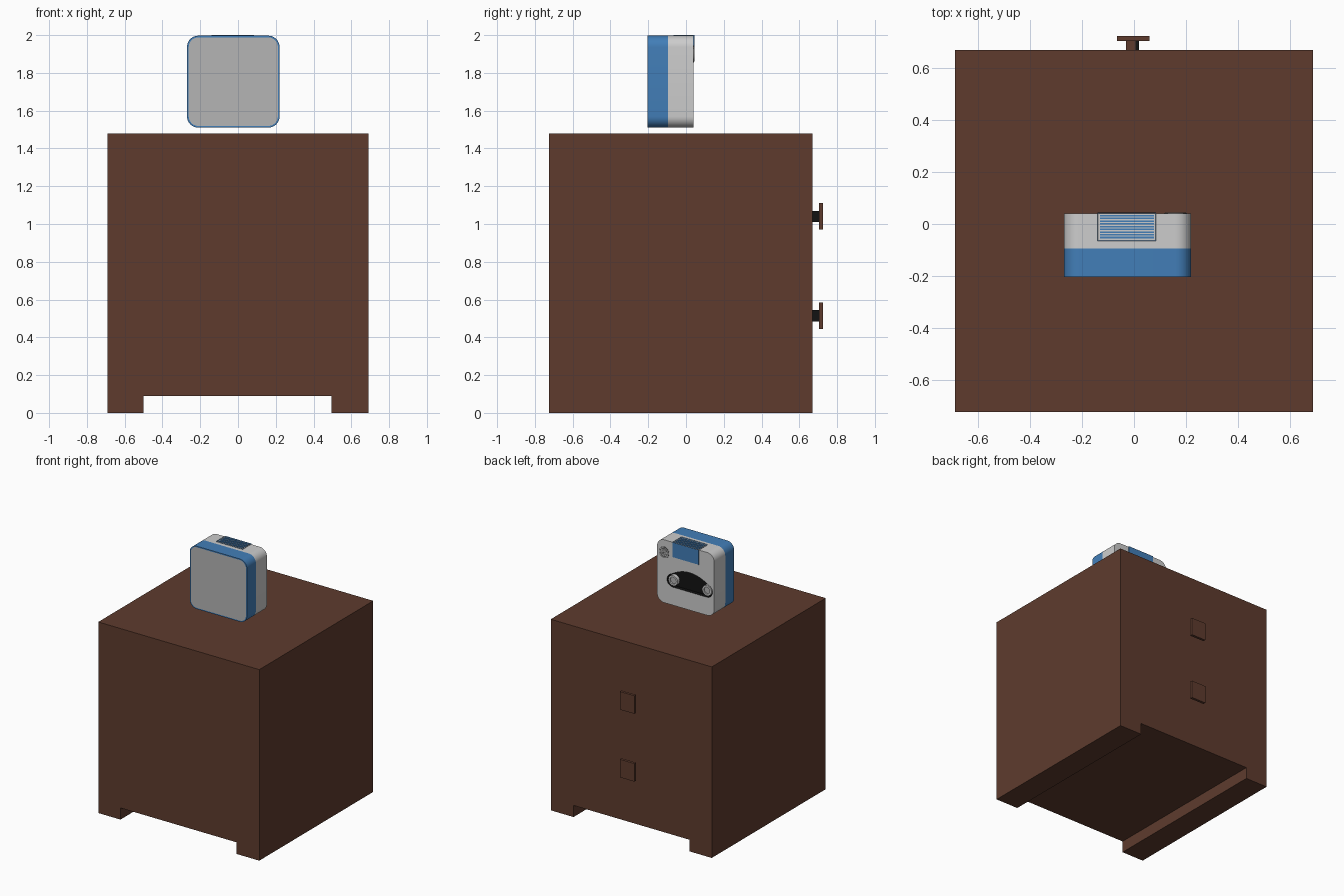
import bpy, bmesh, math

if "Cube" in bpy.data.objects:
    bpy.data.objects.remove(bpy.data.objects["Cube"])


def material(name, r, g, b):
    m = bpy.data.materials.new(name)
    m.diffuse_color = (r, g, b, 1)
    m.use_nodes = True
    m.node_tree.nodes["Principled BSDF"].inputs["Base Color"].default_value = m.diffuse_color
    return m


BROWN = material("dark wood", 0.112, 0.044, 0.027)
BLUE = material("blue plastic", 0.055, 0.21, 0.48)
LIGHT = material("light grey plastic", 0.61, 0.61, 0.61)
MID = material("grey panel", 0.46, 0.46, 0.46)
DARK = material("dark grey", 0.16, 0.16, 0.16)
BLACK = material("black", 0.006, 0.006, 0.006)


def finish(bm, name, *mats):
    bmesh.ops.recalc_face_normals(bm, faces=bm.faces)
    me = bpy.data.meshes.new(name)
    bm.to_mesh(me)
    bm.free()
    for m in mats:
        me.materials.append(m)
    me.shade_smooth()
    me.set_sharp_from_angle(angle=math.radians(30))
    ob = bpy.data.objects.new(name, me)
    bpy.context.collection.objects.link(ob)
    return ob


def add_box(bm, x0, x1, y0, y1, z0, z1):
    vs = bmesh.ops.create_cube(bm, size=1)["verts"]
    for v in vs:
        v.co.x = x1 if v.co.x > 0 else x0
        v.co.y = y1 if v.co.y > 0 else y0
        v.co.z = z1 if v.co.z > 0 else z0


def box(name, mat, *dims):
    bm = bmesh.new()
    add_box(bm, *dims)
    return finish(bm, name, mat)


def prism(pts, y0, y1):
    """Extrude an (x, z) outline from y0 to y1."""
    bm = bmesh.new()
    a = [bm.verts.new((x, y0, z)) for x, z in pts]
    b = [bm.verts.new((x, y1, z)) for x, z in pts]
    bm.faces.new(a)
    bm.faces.new(b)
    n = len(pts)
    for i in range(n):
        j = (i + 1) % n
        bm.faces.new((a[i], a[j], b[j], b[i]))
    bmesh.ops.recalc_face_normals(bm, faces=bm.faces)
    return bm


def arc(cx, cz, r, a0, a1, n):
    out = []
    for i in range(n + 1):
        a = math.radians(a0 + (a1 - a0) * i / n)
        out.append((cx + r * math.cos(a), cz + r * math.sin(a)))
    return out


def rounded_rect(x0, x1, z0, z1, r):
    return (arc(x1 - r, z0 + r, r, -90, 0, 10) + arc(x1 - r, z1 - r, r, 0, 90, 10)
            + arc(x0 + r, z1 - r, r, 90, 180, 10) + arc(x0 + r, z0 + r, r, 180, 270, 10))


def disc(name, mat, x, z, r, y0, y1):
    return finish(prism(arc(x, z, r, 0, 345, 23), y0, y1), name, mat)


def ring(name, mat, x, z, r_in, r_out, y0, y1):
    bm = bmesh.new()
    n = 24
    loops = [[bm.verts.new((px, y, pz)) for px, pz in arc(x, z, r, 0, 345, n - 1)]
             for r, y in ((r_out, y0), (r_out, y1), (r_in, y1), (r_in, y0))]
    for k in range(4):
        p, q = loops[k], loops[(k + 1) % 4]
        for i in range(n):
            j = (i + 1) % n
            bm.faces.new((p[i], p[j], q[j], q[i]))
    return finish(bm, name, mat)


# Cabinet with two full-depth runners
cabinet = [(-0.69, 0), (-0.5, 0), (-0.5, 0.09), (0.495, 0.09), (0.495, 0),
           (0.69, 0), (0.69, 1.48), (-0.69, 1.48)]
finish(prism(cabinet, -0.725, 0.67), "cabinet", BROWN)

# Drawer knobs: square plate on a short stem
for label, z in (("lower", 0.515), ("upper", 1.04)):
    box(label + "_knob_plate", BROWN, -0.065, 0.06, 0.705, 0.725, z - 0.07, z + 0.07)
    box(label + "_knob_stem", BROWN, -0.03, 0.005, 0.66, 0.71, z - 0.03, z + 0.03)
    box(label + "_knob_stem_core", BLACK, 0.005, 0.02, 0.66, 0.71, z - 0.03, z + 0.03)

# Device: blue half with an inset grey front panel
outline = rounded_rect(-0.27, 0.22, 1.51, 1.997, 0.06)
bm = prism(outline, -0.205, -0.095)
front = [f for f in bm.faces if f.normal.y < -0.9]
bmesh.ops.inset_region(bm, faces=front, thickness=0.009, depth=0)
for f in front:
    f.material_index = 1
finish(bm, "device_front_half", BLUE, MID)

# Device: light grey half with an arched black recess in the back
body = finish(prism(outline, -0.095, 0.04), "device_back_half", LIGHT)
CX, CZ = -0.06, 1.70
arch = arc(CX + 0.145, CZ, 0.05, -90, 50, 10)
for i in range(1, 16):
    u = 0.17 - 0.34 * i / 16
    arch.append((CX + u, CZ + 0.04 + 0.06 * (1 - (u / 0.17) ** 2)))
arch += arc(CX - 0.145, CZ, 0.05, 130, 270, 10)
cutter = finish(prism(arch, 0.012, 0.08), "recess_cutter", BLACK)
cutter.hide_render = True
mod = body.modifiers.new("recess", "BOOLEAN")
mod.operation = "DIFFERENCE"
mod.solver = "EXACT"
mod.material_mode = "TRANSFER"
mod.object = cutter
bpy.context.view_layer.objects.active = body
bpy.ops.object.modifier_apply(modifier=mod.name)
bpy.data.objects.remove(cutter)
body.data.set_sharp_from_angle(angle=math.radians(30))

# Rollers inside the recess
for side, x in (("right", CX + 0.145), ("left", CX - 0.145)):
    ring(side + "_roller_ring", LIGHT, x, CZ, 0.026, 0.04, 0.01, 0.039)
    disc(side + "_roller_hub", MID, x, CZ, 0.026, 0.01, 0.03)

# Round speaker: dark disc with concentric ridges
disc("speaker_disc", DARK, 0.16, 1.90, 0.044, 0.035, 0.042)
for i, r in enumerate((0.012, 0.024, 0.036)):
    ring("speaker_ridge_%d" % (i + 1), MID, 0.16, 1.90, r - 0.003, r + 0.004, 0.038, 0.044)

# Blue block wrapping the top back edge, with a sunken grille tray
bm = bmesh.new()
add_box(bm, -0.14, 0.085, -0.065, 0.045, 1.885, 2.0)
bm.normal_update()
top = [f for f in bm.faces if f.normal.z > 0.9]
bmesh.ops.inset_region(bm, faces=top, thickness=0.008, depth=0)
bmesh.ops.translate(bm, verts=top[0].verts, vec=(0, 0, -0.008))
finish(bm, "grille_block", BLUE)

# Grille slats
bm = bmesh.new()
for i in range(9):
    y = -0.052 + i * 0.0105
    add_box(bm, -0.132, 0.077, y - 0.003, y + 0.003, 1.988, 1.999)
finish(bm, "grille_slats", BLUE)
